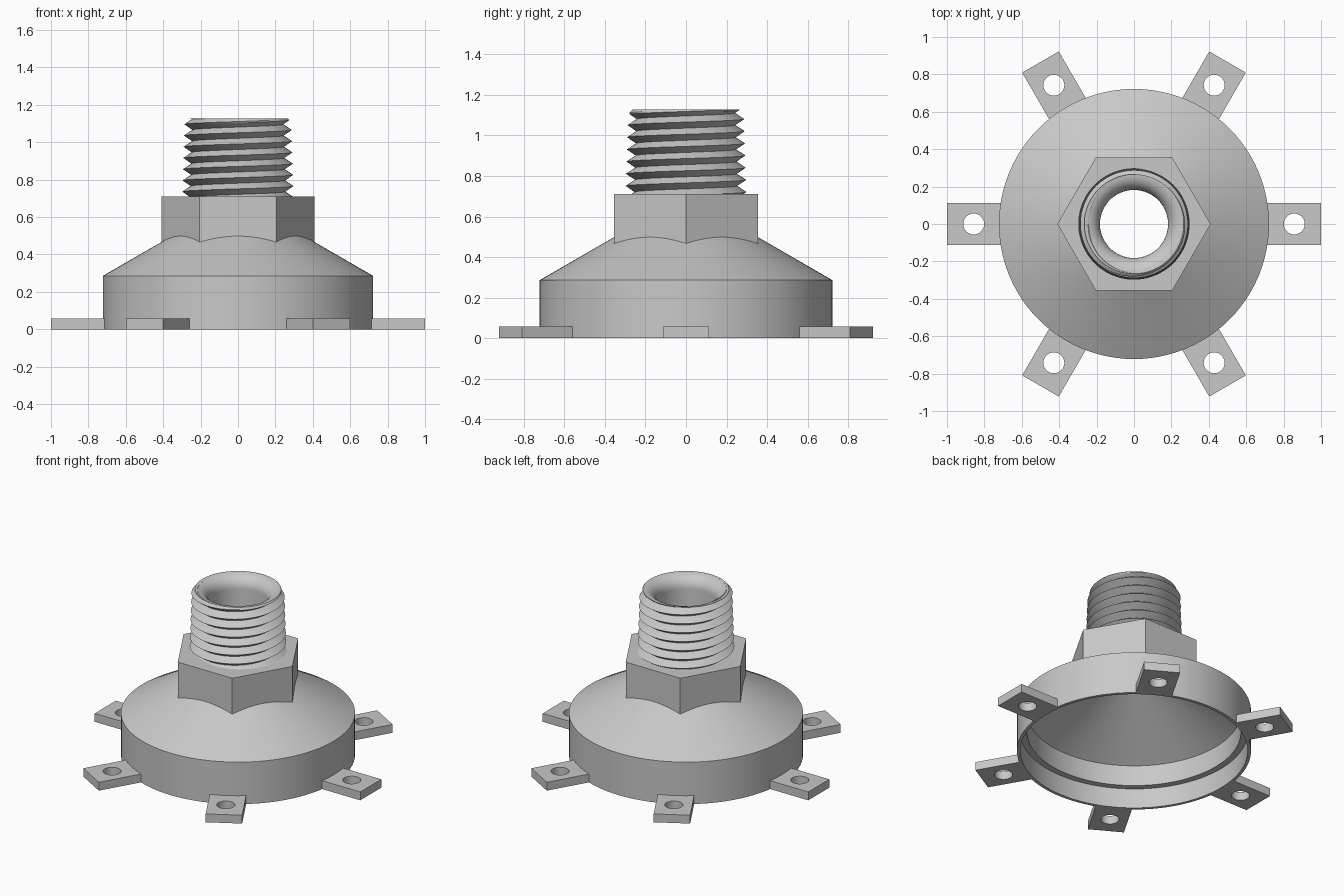
import bpy
import bmesh
from math import cos, sin, pi, tau, radians

cube = bpy.data.objects.get("Cube")
if cube:
    bpy.data.objects.remove(cube)

SEG = 96
BORE, LIP, TOP = 0.182, 0.266, 1.127
HEX_TOP = 0.711

grey = bpy.data.materials.new("light grey metal")
grey.use_nodes = True
grey.diffuse_color = (0.58, 0.58, 0.58, 1)
grey.node_tree.nodes["Principled BSDF"].inputs["Base Color"].default_value = grey.diffuse_color


def skin(name, columns, ring=False):
    """Join neighbouring columns of points with quads and weld the seam."""
    bm = bmesh.new()
    cols = [[bm.verts.new(p) for p in col] for col in columns]
    rows = len(cols[0])
    for a, b in zip(cols, cols[1:]):
        for i in range(rows if ring else rows - 1):
            j = (i + 1) % rows
            bm.faces.new((a[i], b[i], b[j], a[j]))
    bmesh.ops.remove_doubles(bm, verts=bm.verts, dist=0.0002)
    bmesh.ops.recalc_face_normals(bm, faces=bm.faces)
    mesh = bpy.data.meshes.new(name)
    bm.to_mesh(mesh)
    bm.free()
    mesh.materials.append(grey)
    obj = bpy.data.objects.new(name, mesh)
    bpy.context.collection.objects.link(obj)
    bpy.ops.object.select_all(action='DESELECT')
    obj.select_set(True)
    bpy.context.view_layer.objects.active = obj
    bpy.ops.object.shade_smooth_by_angle(angle=radians(30))
    return obj


def lathe(name, profile, seg=SEG):
    return skin(name, [[(r * cos(tau * k / seg), r * sin(tau * k / seg), z)
                        for r, z in profile] for k in range(seg + 1)])


# Hollow bell with stepped rim, conical roof, bore and rounded mouth
depth = LIP - BORE
mouth = [(LIP - depth * sin(a), TOP - depth * (1 - cos(a)))
         for a in (k * pi / 16 for k in range(9))]
lathe("bell_housing",
      [(0.25, 0.559), (0.722, 0.286), (0.722, 0), (0.702, 0), (0.702, 0.135),
       (0.66, 0.135), (0.66, 0.275), (BORE, 0.55)] + mouth[::-1])

# Hexagonal wrench collar, sunk into the roof
lathe("hex_collar", [(0.41, 0.46), (0.41, HEX_TOP), (0.25, HEX_TOP)], 6)

# Tapered right-hand screw thread with sharp V-shaped ridges
PITCH, BASE = 0.06, HEX_TOP - 0.005


def thread_radius(z, angle):
    phase = ((z - BASE) / PITCH - angle / tau) % 1
    height = abs(2 * phase - 1)
    taper = 0.03 * (z - BASE)
    return min(0.254 + 0.045 * height - taper, LIP + 0.9 * (TOP - z))


columns = []
STEPS = 8
for k in range(SEG + 1):
    angle = tau * k / SEG
    column = []
    for i in range(-STEPS, 8 * STEPS):
        z = BASE + PITCH * (i / STEPS + k / SEG)
        z = min(TOP, max(BASE, z))
        r = thread_radius(z, angle)
        column.append((r * cos(angle), r * sin(angle), z))
    columns.append(column)
skin("screw_thread", columns)

# Six mounting tabs with round screw holes
HOLE_X, HOLE_R, THICK = 0.857, 0.056, 0.057


def tab_column(a, turn):
    c, s = cos(a), sin(a)
    m = max(abs(c), abs(s))
    outer = (HOLE_X + c / m * (0.143 if c > 0 else 0.147), s / m * 0.113)
    inner = (HOLE_X + HOLE_R * c, HOLE_R * s)
    loop = [(*inner, 0), (*outer, 0), (*outer, THICK), (*inner, THICK)]
    return [(x * cos(turn) - y * sin(turn), x * sin(turn) + y * cos(turn), z)
            for x, y, z in loop]


for n in range(6):
    skin(f"mounting_tab_{n + 1}",
         [tab_column(tau * k / 32, tau * n / 6) for k in range(33)], ring=True)
